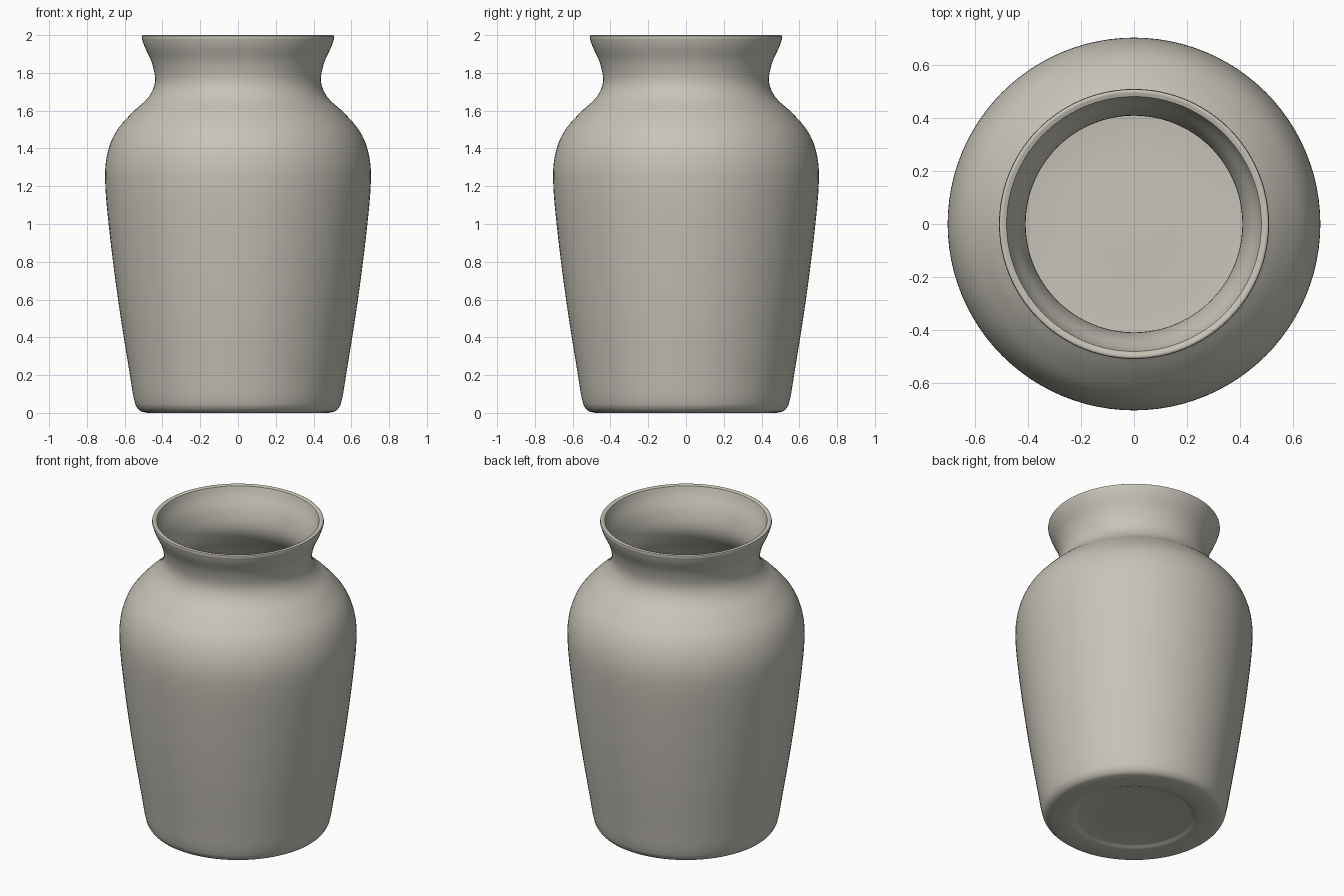
import bpy, bmesh, math
from mathutils import Vector
from mathutils.geometry import interpolate_bezier

cube = bpy.data.objects.get("Cube")
if cube:
    bpy.data.objects.remove(cube, do_unlink=True)

WALL = 0.03
SIDES = 96


def smooth_path(points, steps=5):
    """Smooth curve through (radius, height) points."""
    pts = [Vector((r, 0, z)) for r, z in points]
    last = len(pts) - 1
    tangents = [(pts[min(i + 1, last)] - pts[max(i - 1, 0)]).normalized()
                for i in range(last + 1)]
    path = []
    for i in range(last):
        a, b = pts[i], pts[i + 1]
        reach = (b - a).length / 3
        path += interpolate_bezier(a, a + tangents[i] * reach,
                                   b - tangents[i + 1] * reach, b, steps + 1)[:-1]
    return path + [pts[-1]]


def inset(path, distance):
    """Path moved inward, towards the axis side of the wall."""
    result = []
    for i, p in enumerate(path):
        t = (path[min(i + 1, len(path) - 1)] - path[max(i - 1, 0)]).normalized()
        result.append(p + Vector((-t.z, 0, t.x)) * distance)
    return result


def lathe(name, path, material):
    """Revolve a path around the z axis."""
    bm = bmesh.new()
    verts = [bm.verts.new(p) for p in path]
    edges = [bm.edges.new(pair) for pair in zip(verts, verts[1:])]
    bmesh.ops.spin(bm, geom=verts + edges, axis=(0, 0, 1), cent=(0, 0, 0),
                   angle=math.tau, steps=SIDES, use_merge=True)
    bmesh.ops.remove_doubles(bm, verts=bm.verts, dist=0.0001)
    bmesh.ops.recalc_face_normals(bm, faces=bm.faces)
    mesh = bpy.data.meshes.new(name)
    bm.to_mesh(mesh)
    bm.free()
    mesh.materials.append(material)
    obj = bpy.data.objects.new(name, mesh)
    bpy.context.collection.objects.link(obj)
    bpy.ops.object.select_all(action="DESELECT")
    obj.select_set(True)
    bpy.context.view_layer.objects.active = obj
    bpy.ops.object.shade_smooth_by_angle(angle=math.radians(40))
    return obj


# Glaze
clay = bpy.data.materials.new("warm_grey_clay")
clay.use_nodes = True
colour = (0.57, 0.55, 0.48, 1)
clay.diffuse_color = colour
clay.node_tree.nodes["Principled BSDF"].inputs["Base Color"].default_value = colour

# Outer wall from foot to lip
outer = smooth_path([
    (0.48, 0), (0.52, 0.012), (0.545, 0.05), (0.572, 0.2), (0.635, 0.6),
    (0.685, 1.0), (0.704, 1.25), (0.69, 1.38), (0.645, 1.49), (0.56, 1.59),
    (0.475, 1.67), (0.44, 1.75), (0.455, 1.85), (0.495, 1.94), (0.51, 1.985),
])
# Rounded lip, then the inner wall back down to the floor
lip = smooth_path([(0.508, 1.996), (0.5, 2.0), (0.488, 1.996)], 2)
inner = [p for p in reversed(inset(outer, WALL)) if p.z > 0.06]
floor = smooth_path([(0.5, 0.05), (0.46, 0.035), (0, 0.035)], 3)
# Shallow recess under the foot
recess = smooth_path([(0, 0.015), (0.34, 0.015), (0.37, 0.004), (0.4, 0)], 3)

lathe("vase", recess + outer + lip + inner + floor, clay)
